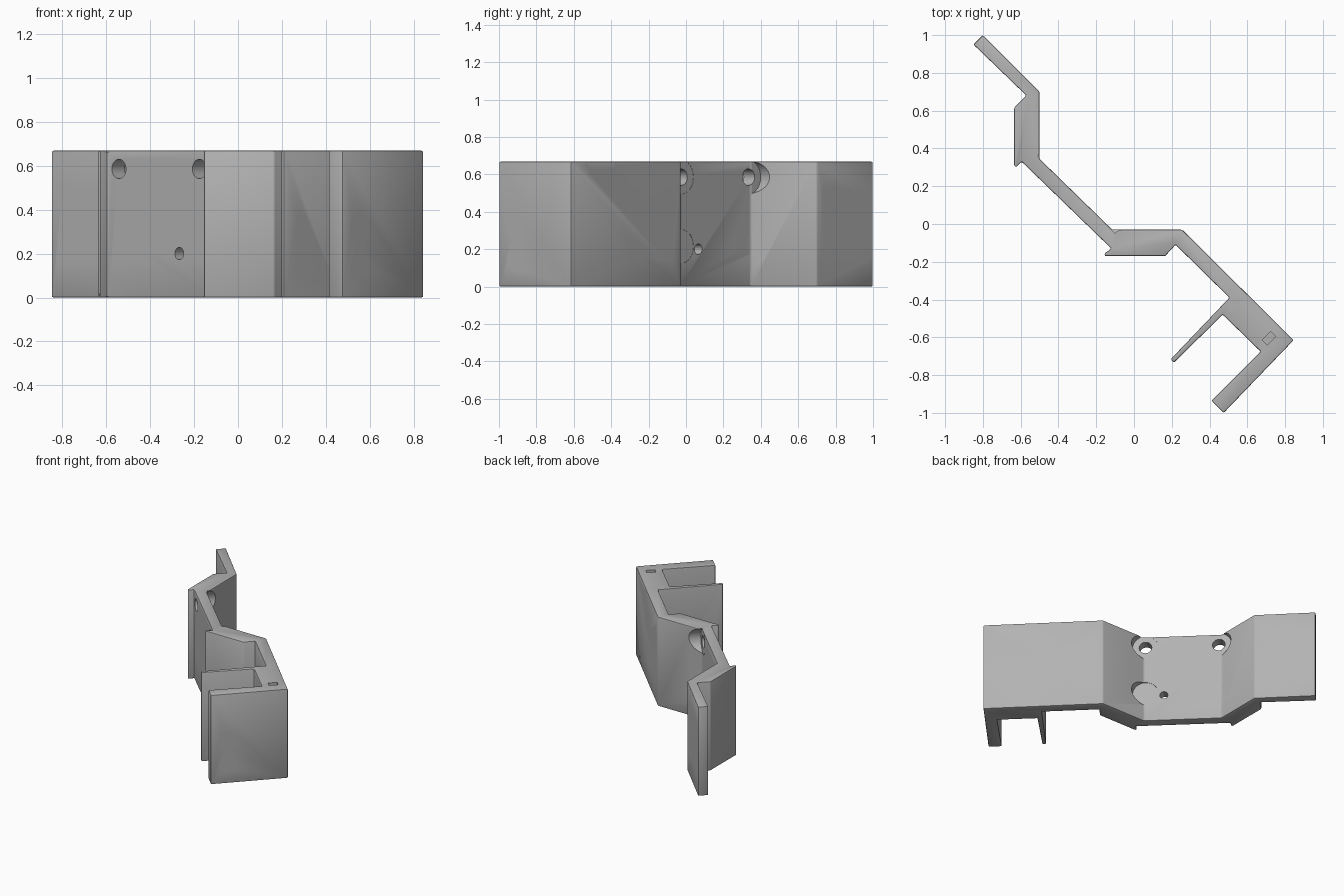
import bpy, bmesh, math
from mathutils import Vector

cube = bpy.data.objects.get("Cube")
if cube:
    bpy.data.objects.remove(cube, do_unlink=True)

HEIGHT = 0.668
HIGH, LOW = 0.48, 0.195          # screw rows on the outer panels
BACK = Vector((1, 1, 0)).normalized()     # normal of the angled panels
ALONG = Vector((1, -1, 0)).normalized()   # direction along the panels

grey = bpy.data.materials.new("plain grey")
grey.use_nodes = True
grey.diffuse_color = (0.45, 0.45, 0.45, 1)
grey.node_tree.nodes["Principled BSDF"].inputs["Base Color"].default_value = (0.45, 0.45, 0.45, 1)


def add_object(name, bm):
    bmesh.ops.recalc_face_normals(bm, faces=bm.faces)
    mesh = bpy.data.meshes.new(name)
    bm.to_mesh(mesh)
    bm.free()
    mesh.materials.append(grey)
    obj = bpy.data.objects.new(name, mesh)
    bpy.context.collection.objects.link(obj)
    return obj


# Bracket plan: zigzag wall with two thick blocks and a two-legged clamp
plan = [(-0.80, 1.0), (-0.50, 0.70), (-0.50, 0.345), (-0.115, -0.03),
        (0.255, -0.03), (0.845, -0.615), (0.475, -1.0), (0.41, -0.935),
        (0.67, -0.675), (0.47, -0.48), (0.21, -0.735), (0.195, -0.715),
        (0.505, -0.39), (0.22, -0.11), (0.165, -0.17), (-0.155, -0.17),
        (-0.155, -0.155), (-0.12, -0.13), (-0.595, 0.33), (-0.625, 0.30),
        (-0.635, 0.31), (-0.635, 0.615), (-0.57, 0.68), (-0.85, 0.95)]
bm = bmesh.new()
base = bm.faces.new([bm.verts.new((x, y, 0)) for x, y in plan])
grown = bmesh.ops.extrude_face_region(bm, geom=[base])
bmesh.ops.translate(bm, vec=(0, 0, HEIGHT),
                    verts=[v for v in grown["geom"] if isinstance(v, bmesh.types.BMVert)])
bracket = add_object("bracket", bm)
bpy.context.view_layer.objects.active = bracket
bracket.select_set(True)

# Softened edges
bevel = bracket.modifiers.new("soft edges", "BEVEL")
bevel.width = 0.01
bevel.segments = 2
bevel.limit_method = "ANGLE"
bpy.ops.object.modifier_apply(modifier=bevel.name)


def carve(bm):
    cutter = add_object("cutter", bm)
    cutter.hide_render = True
    cut = bracket.modifiers.new("cut", "BOOLEAN")
    cut.operation = "DIFFERENCE"
    cut.solver = "EXACT"
    cut.object = cutter
    bpy.ops.object.modifier_apply(modifier=cut.name)
    bpy.data.objects.remove(cutter, do_unlink=True)


def drill(point, axis, radius, start, end, end_radius=None):
    """Cut a round hole along axis, from start to end measured from point."""
    bm = bmesh.new()
    bmesh.ops.create_cone(bm, cap_ends=True, segments=32, radius1=radius,
                          radius2=end_radius or radius, depth=end - start)
    turn = axis.to_track_quat("Z", "Y")
    centre = Vector(point) + axis * (start + end) / 2
    for v in bm.verts:
        v.co = turn @ v.co + centre
    carve(bm)


# Counterbored screw holes in the outer panels
for x, y in [(-0.755, 0.955), (-0.57, 0.77), (0.325, -0.10), (0.505, -0.28)]:
    for z in (HIGH, LOW):
        drill((x, y, z), BACK, 0.031, -0.13, 0.1)
        drill((x, y, z), BACK, 0.055, -0.035, 0.1)

# Middle panel holes with clearance cut into the neighbouring blocks
for x, y in [(-0.485, 0.335), (-0.125, -0.025)]:
    for z in (0.585, 0.215):
        drill((x, y, z), BACK, 0.09, 0.001, 0.16)
        drill((x, y, z), BACK, 0.044, -0.2, 0.1)
for x, y in [(-0.40, 0.25), (-0.215, 0.065)]:
    drill((x, y, 0.2), BACK, 0.028, -0.15, 0.1)

# Clamp holes, wide in the thick leg and narrow in the thin leg
for z in (0.325, 0.145):
    drill((0.555, -0.915, z), ALONG, 0.056, -0.2, 0.1)
    drill((0.29, -0.65, z), ALONG, 0.041, -0.1, 0.1)

# Rounded notch across the top of the clamp base
drill((0.68, -0.455, HEIGHT), BACK, 0.104, -0.3, 0.1)

# Rectangular pockets either side of the notch
for x, y, depth in [(0.53, -0.425, 0.3), (0.715, -0.605, 0.06)]:
    bm = bmesh.new()
    bmesh.ops.create_cube(bm, size=1)
    for v in bm.verts:
        v.co = (BACK * v.co.x * 0.063 + ALONG * v.co.y * 0.038
                + Vector((x, y, HEIGHT + v.co.z * 2 * depth)))
    carve(bm)

bpy.ops.object.shade_smooth_by_angle(angle=math.radians(30))
